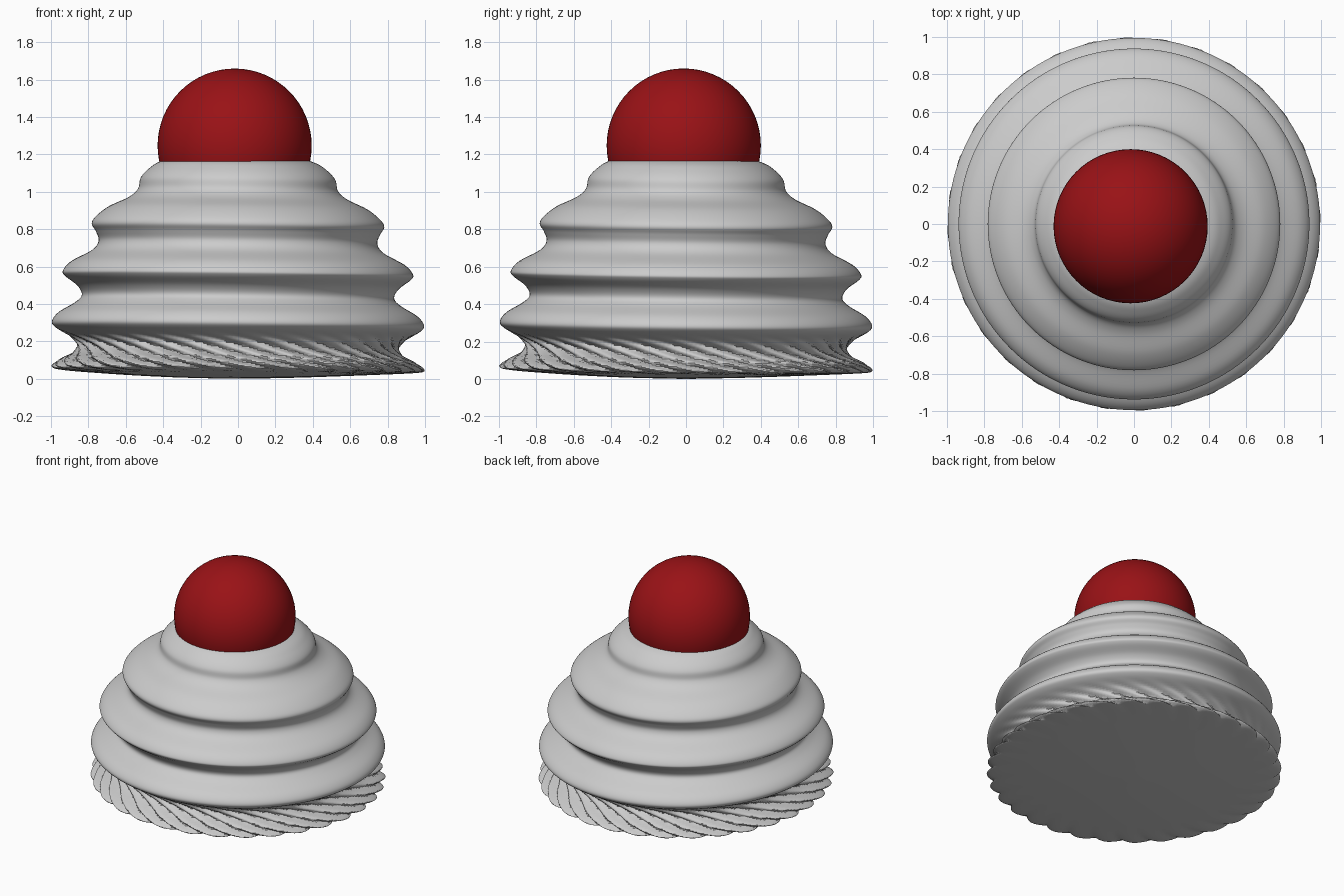
import bpy, bmesh
from math import sin, cos, pi
from mathutils import Vector

if "Cube" in bpy.data.objects:
    bpy.data.objects.remove(bpy.data.objects["Cube"])

SEG, RIDGES, STEPS = 256, 32, 6

# Half-profile of the piped cream (radius, height)
profile = [(0.0, 0.0), (0.35, 0.008), (0.7, 0.024), (0.92, 0.04), (0.975, 0.055),
           (0.94, 0.09), (0.87, 0.13), (0.85, 0.17), (0.89, 0.215), (0.97, 0.26),
           (0.995, 0.295), (0.96, 0.345), (0.87, 0.40), (0.835, 0.44),
           (0.86, 0.49), (0.925, 0.54), (0.935, 0.57), (0.89, 0.62),
           (0.78, 0.68), (0.745, 0.73), (0.76, 0.78), (0.782, 0.82),
           (0.76, 0.86), (0.69, 0.915), (0.585, 0.965), (0.535, 1.01),
           (0.52, 1.07), (0.475, 1.12), (0.41, 1.16), (0.28, 1.19), (0.0, 1.2)]


def smooth_path(pts):
    """Catmull-Rom curve through the profile points."""
    p = [Vector(q) for q in pts]
    p = [p[0]] + p + [p[-1]]
    out = []
    for a, b, c, d in zip(p, p[1:], p[2:], p[3:]):
        for i in range(STEPS):
            t = i / STEPS
            out.append(0.5 * (2 * b + (c - a) * t + (2 * a - 5 * b + 4 * c - d) * t * t
                              + (3 * b - a - 3 * c + d) * t ** 3))
    return out[1:]


def finish(bm, name, angle):
    bmesh.ops.recalc_face_normals(bm, faces=bm.faces)
    mesh = bpy.data.meshes.new(name)
    bm.to_mesh(mesh)
    bm.free()
    obj = bpy.data.objects.new(name, mesh)
    bpy.context.collection.objects.link(obj)
    bpy.ops.object.select_all(action='DESELECT')
    obj.select_set(True)
    bpy.context.view_layer.objects.active = obj
    bpy.ops.object.shade_smooth_by_angle(angle=angle)
    return obj


# Whipped cream: stacked rings with a twisted, ridged skirt
bm = bmesh.new()
rings = []
for r, z in smooth_path(profile):
    fade = max(0.0, min(1.0, (0.25 - z) / 0.1)) * max(0.0, min(1.0, (r - 0.75) / 0.15))
    ring = []
    for i in range(SEG):
        a = 2 * pi * i / SEG
        wave = 1 - 2 * abs(sin(RIDGES / 2 * (a + 4.5 * z)))
        rr = r - 0.024 * fade * wave
        tilt = -0.012 * (cos(a) + sin(a)) * r
        tilt *= min(1.0, z / 0.05)
        ring.append(bm.verts.new((rr * cos(a), rr * sin(a), z + tilt)))
    rings.append(ring)
for lo, hi in zip(rings, rings[1:]):
    for i in range(SEG):
        j = (i + 1) % SEG
        bm.faces.new((lo[i], lo[j], hi[j], hi[i]))
bm.faces.new(rings[0][::-1])
bm.faces.new(rings[-1])
finish(bm, "whipped_cream", 0.9)

# Cherry on top
bm = bmesh.new()
bmesh.ops.create_uvsphere(bm, u_segments=64, v_segments=32, radius=0.412)
bmesh.ops.translate(bm, verts=bm.verts, vec=(-0.018, -0.012, 1.247))
cherry = finish(bm, "cherry", 0.9)
red = bpy.data.materials.new("cherry_red")
red.diffuse_color = (0.32, 0.006, 0.008, 1)
red.use_nodes = True
red.node_tree.nodes["Principled BSDF"].inputs["Base Color"].default_value = red.diffuse_color
cherry.data.materials.append(red)
